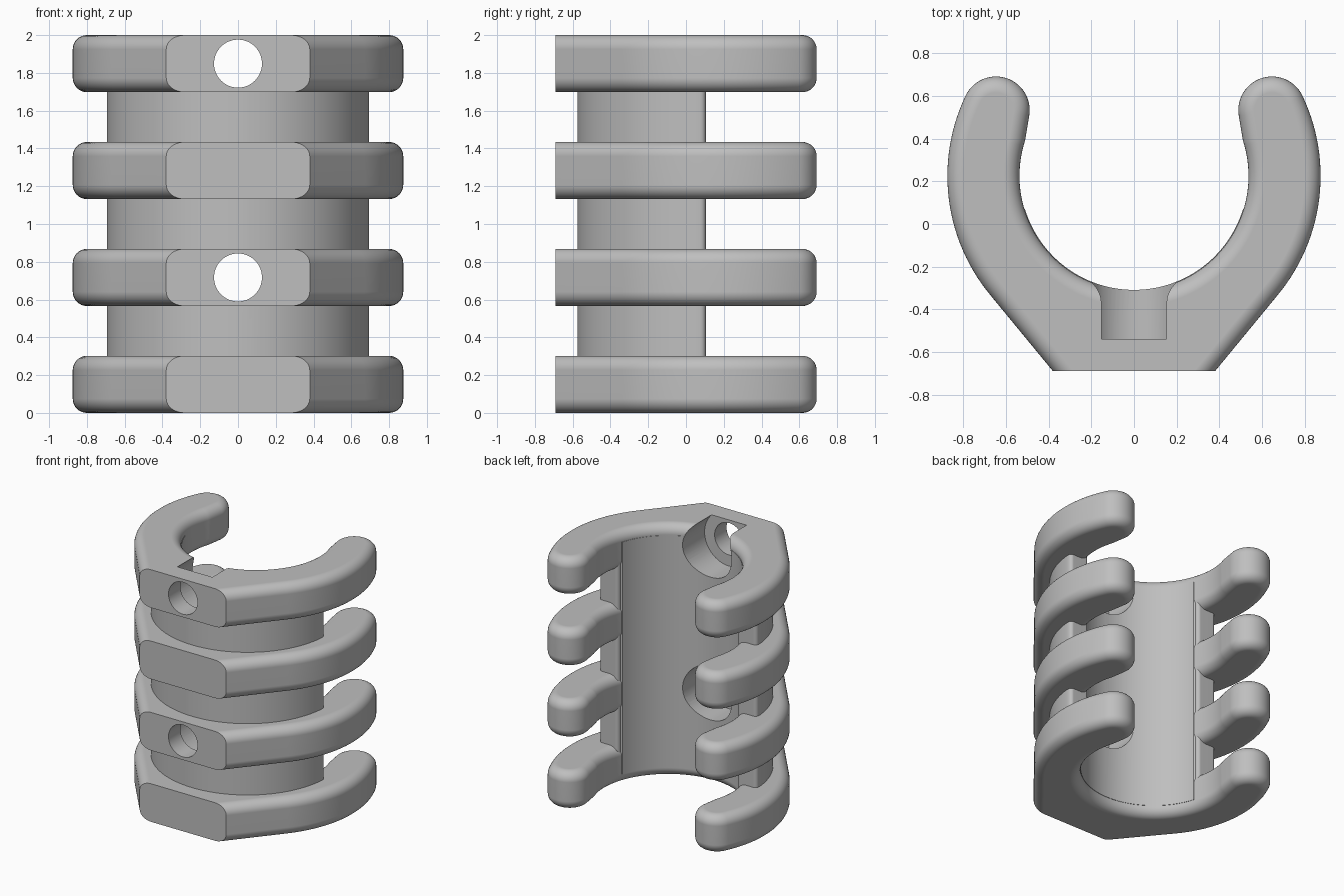
import bpy, bmesh
from math import sin, cos, pi, radians
from mathutils import Vector

if "Cube" in bpy.data.objects:
    bpy.data.objects.remove(bpy.data.objects["Cube"])

GREY = (0.52, 0.52, 0.52, 1)
mat = bpy.data.materials.new("plain grey")
mat.use_nodes = True
mat.diffuse_color = GREY
mat.node_tree.nodes["Principled BSDF"].inputs["Base Color"].default_value = GREY

CENTRE_Y = 0.225    # axis of the bore and of the clip arms
FRONT_Y = -0.69


def arc(cx, cy, r, a0, a1, n):
    steps = [radians(a0 + (a1 - a0) * i / n) for i in range(n + 1)]
    return [Vector((cx + r * cos(a), cy + r * sin(a))) for a in steps]


def mirrored(half):
    """Close a right-hand outline with its left-hand copy."""
    return half + [Vector((-p.x, p.y)) for p in reversed(half) if p.x > 1e-5]


def inset(outline, d):
    """Offset a clockwise outline inwards, keeping the front cut in its plane."""
    result = []
    for i, p in enumerate(outline):
        before = outline[i - 1]
        after = outline[(i + 1) % len(outline)]
        if abs(p.y - FRONT_Y) < 1e-5:
            slant = cos(radians(39.9))
            result.append(p - Vector((d / slant * (1 if p.x > 0 else -1), 0)))
        else:
            t = ((p - before).normalized() + (after - p).normalized()).normalized()
            result.append(p + Vector((t.y, -t.x)) * d)
    return result


def extrude(name, outline, z0, z1, fillet=0, steps=8):
    """Extrude an outline upwards with rounded top and bottom rims."""
    layers = [(0, z0), (0, z1)]
    if fillet:
        curve = [(fillet * (1 - sin(k * pi / 2 / steps)),
                  fillet * (1 - cos(k * pi / 2 / steps))) for k in range(steps + 1)]
        layers = [(d, z0 + h) for d, h in curve]
        layers += [(d, z1 - h) for d, h in reversed(curve)]
    bm = bmesh.new()
    loops = [[bm.verts.new((p.x, p.y, z)) for p in inset(outline, d)] for d, z in layers]
    n = len(outline)
    for low, high in zip(loops, loops[1:]):
        for i in range(n):
            j = (i + 1) % n
            bm.faces.new((low[i], low[j], high[j], high[i]))
    bm.faces.new(loops[0])
    bm.faces.new(loops[-1])
    bmesh.ops.recalc_face_normals(bm, faces=bm.faces)
    mesh = bpy.data.meshes.new(name)
    bm.to_mesh(mesh)
    bm.free()
    obj = bpy.data.objects.new(name, mesh)
    bpy.context.collection.objects.link(obj)
    mesh.materials.append(mat)
    return obj


def hole_cutter(r, y0, y1, z):
    bpy.ops.mesh.primitive_cylinder_add(
        vertices=64, radius=r, depth=y1 - y0,
        location=(0, (y0 + y1) / 2, z), rotation=(pi / 2, 0, 0))
    obj = bpy.context.object
    obj.name = "hole_cutter"
    obj.hide_render = True
    return obj


# Clip ring: bore, rounded tip, outer arm, slanted side to the flat front
tip_a = 25.5
tip_x = 0.717 * cos(radians(tip_a))
tip_y = CENTRE_Y + 0.717 * sin(radians(tip_a))
ring_half = (arc(0, CENTRE_Y, 0.537, -90, 18, 40)
             + arc(tip_x, tip_y, 0.158, 190, tip_a, 28)
             + arc(0, CENTRE_Y, 0.875, tip_a, -39.9, 28)[1:]
             + [Vector((0.38, FRONT_Y))])
ring_outline = mirrored(ring_half)
ring_z = [0.151 + 0.566 * i for i in range(4)]
parts = [extrude(f"clip_ring_{i + 1}", ring_outline, z - 0.151, z + 0.151, 0.075)
         for i, z in enumerate(ring_z)]

# Half-round sleeve joining the rings
sleeve_half = (arc(0, CENTRE_Y, 0.534, -90, -17, 32)
               + arc(0.55, 0.077, 0.028, 180, 90, 5)
               + arc(0.664, 0.077, 0.028, 90, 0, 5)
               + arc(0, 0.12, 0.695, -5, -90, 36))
sleeve = extrude("sleeve", mirrored(sleeve_half), 0.08, 1.92)
parts.append(sleeve)

# Screw holes with wide counterbores in the second and top rings
cutters = []
for z in (ring_z[1], ring_z[3]):
    cutters.append(hole_cutter(0.127, -0.9, -0.1, z))
    cutters.append(hole_cutter(0.215, -0.54, 0.0, z))

for part in parts:
    bpy.ops.object.select_all(action="DESELECT")
    part.select_set(True)
    bpy.context.view_layer.objects.active = part
    if part in (parts[1], parts[3], sleeve):
        for cutter in cutters:
            mod = part.modifiers.new("screw_hole", "BOOLEAN")
            mod.operation = "DIFFERENCE"
            mod.solver = "EXACT"
            mod.object = cutter
            bpy.ops.object.modifier_apply(modifier=mod.name)
    bpy.ops.object.shade_smooth_by_angle(angle=radians(30))
    part.modifiers.new("clean_shading", "WEIGHTED_NORMAL").keep_sharp = True

for cutter in cutters:
    bpy.data.objects.remove(cutter)
